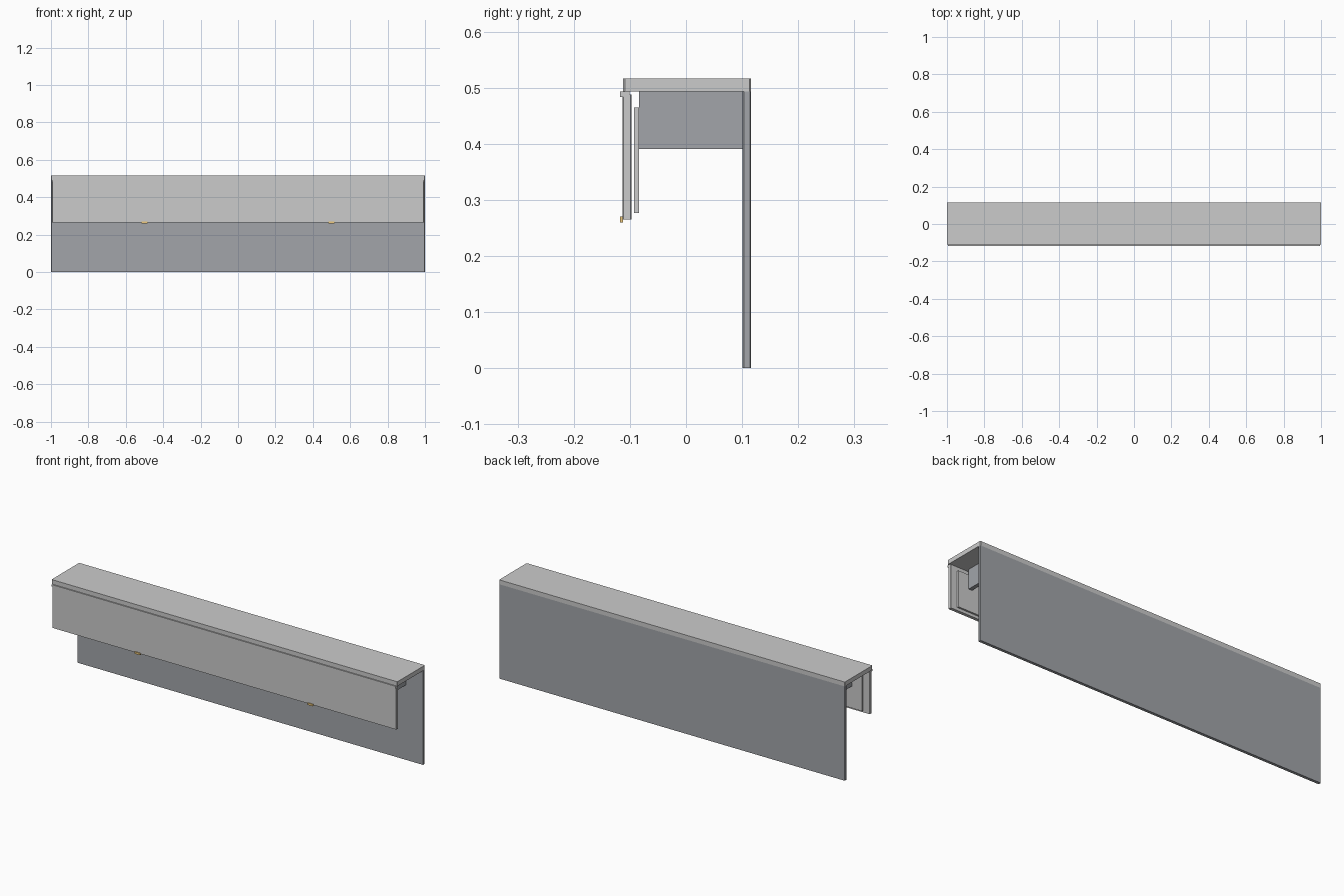
import bpy, bmesh

if "Cube" in bpy.data.objects:
    bpy.data.objects.remove(bpy.data.objects["Cube"])


def material(name, rgb):
    m = bpy.data.materials.new(name)
    m.diffuse_color = (*rgb, 1)
    m.use_nodes = True
    m.node_tree.nodes["Principled BSDF"].inputs["Base Color"].default_value = m.diffuse_color
    return m


slate = material("slate", (0.36, 0.375, 0.40))
light = material("light_metal", (0.95, 0.95, 0.95))
brass = material("brass", (0.85, 0.58, 0.2))


def box(name, x, y, z, mat=None, chamfer=0):
    """Box from (min, max) ranges; chamfer cuts the upright edges."""
    bm = bmesh.new()
    bmesh.ops.create_cube(bm, size=1)
    for v in bm.verts:
        v.co = [r[0] if c < 0 else r[1] for c, r in zip(v.co, (x, y, z))]
    if chamfer:
        upright = [e for e in bm.edges
                   if abs(e.verts[0].co.z - e.verts[1].co.z) > 1e-4]
        bmesh.ops.bevel(bm, geom=upright, offset=chamfer, segments=1,
                        affect='EDGES', profile=0.5)
    mesh = bpy.data.meshes.new(name)
    bm.to_mesh(mesh)
    bm.free()
    ob = bpy.data.objects.new(name, mesh)
    bpy.context.collection.objects.link(ob)
    if mat:
        mesh.materials.append(mat)
    return ob


# Upright back board and top shelf
box("back_panel", (-1, 1), (0.101, 0.116), (0, 0.493), slate, 0.002)
box("top_panel", (-1, 1), (-0.112, 0.116), (0.493, 0.516), None, 0.003)

# Hanging front flap with its hinge strip and inner liner
box("front_flap", (-0.995, 0.995), (-0.113, -0.097), (0.265, 0.488), None, 0.002)
box("hinge_strip", (-0.995, 0.995), (-0.118, -0.101), (0.483, 0.493), light)
box("flap_liner", (-0.96, 0.96), (-0.093, -0.084), (0.277, 0.465), light)

# Support plates under the top
for i, x in enumerate((-0.89, 0, 0.89)):
    box(f"support_plate_{i + 1}", (x - 0.01, x + 0.01), (-0.084, 0.102),
        (0.391, 0.494), slate)

# Pull tabs on the lower edge of the flap
for side, x in (("left", -0.5), ("right", 0.5)):
    box(f"pull_tab_{side}", (x - 0.016, x + 0.016), (-0.118, -0.112),
        (0.26, 0.27), brass)
